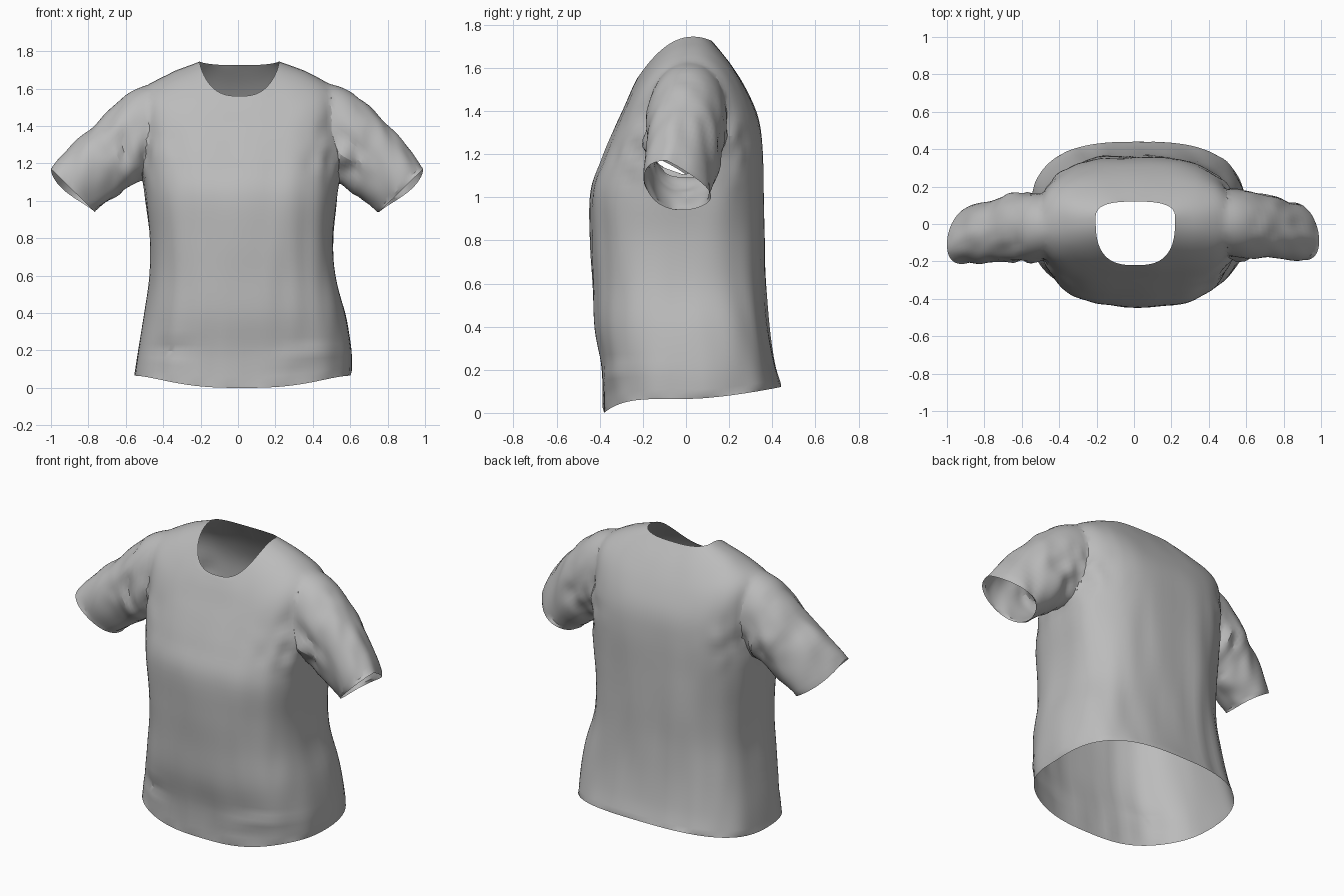
import bpy, bmesh, math
from mathutils import Vector, noise

cube = bpy.data.objects.get("Cube")
if cube:
    bpy.data.objects.remove(cube, do_unlink=True)

fabric = bpy.data.materials.new("grey fabric")
fabric.use_nodes = True
GREY = (0.5, 0.5, 0.5, 1)
fabric.diffuse_color = GREY
fabric.node_tree.nodes["Principled BSDF"].inputs["Base Color"].default_value = GREY


def refine(rows, steps):
    """Smoothly interpolate rows of section values."""
    out = []
    for i in range(len(rows) - 1):
        quad = [rows[max(i - 1, 0)], rows[i], rows[i + 1], rows[min(i + 2, len(rows) - 1)]]
        for k in range(steps):
            t = k / steps
            out.append([b + 0.5 * t * (c - a + t * (2*a - 5*b + 4*c - d + t * (3*(b - c) + d - a)))
                        for a, b, c, d in zip(*quad)])
    return out + [list(rows[-1])]


def rounded(angle, power):
    """Point on a unit superellipse."""
    c, s = math.cos(angle), math.sin(angle)
    return (math.copysign(abs(c) ** (2 / power), c), math.copysign(abs(s) ** (2 / power), s))


def loft(name, rings):
    """Closed tube; the end caps are tagged with slot 1."""
    bm = bmesh.new()
    loops = [[bm.verts.new(p) for p in ring] for ring in rings]
    n = len(loops[0])
    for a, b in zip(loops, loops[1:]):
        for i in range(n):
            j = (i + 1) % n
            bm.faces.new((a[i], a[j], b[j], b[i]))
    for end in (loops[0], loops[-1]):
        mid = bm.verts.new(sum((v.co for v in end), Vector()) / n)
        for i in range(n):
            bm.faces.new((end[i], end[(i + 1) % n], mid)).material_index = 1
    bmesh.ops.recalc_face_normals(bm, faces=bm.faces)
    me = bpy.data.meshes.new(name)
    bm.to_mesh(me)
    bm.free()
    me.materials.append(fabric)
    me.materials.append(fabric)
    ob = bpy.data.objects.new(name, me)
    bpy.context.collection.objects.link(ob)
    return ob


# Body sections, hem to neck: x min, x max, y front, y side, y back, z front, z side, z back
BODY = [
    (-.555, .60, -.38, .02, .44, .00, .065, .12),
    (-.535, .60, -.385, .01, .41, .19, .20, .23),
    (-.50, .57, -.42, 0, .385, .39, .40, .40),
    (-.47, .52, -.43, -.02, .37, .6, .6, .6),
    (-.47, .51, -.44, -.02, .365, .8, .8, .8),
    (-.49, .53, -.44, -.02, .36, 1.03, 1.0, 1.0),
    (-.51, .54, -.39, -.01, .355, 1.18, 1.2, 1.22),
    (-.51, .53, -.335, 0, .335, 1.31, 1.41, 1.37),
    (-.50, .51, -.285, .01, .28, 1.42, 1.595, 1.5),
    (-.37, .39, -.25, .02, .205, 1.50, 1.68, 1.62),
    (-.205, .22, -.22, .03, .12, 1.56, 1.745, 1.725),
]


def body_ring(row):
    xl, xr, yf, yc, yb, zf, zs, zb = row
    xc, ring = (xl + xr) / 2, []
    for i in range(96):
        angle = math.tau * i / 96
        back = angle < math.pi
        c, s = rounded(angle, 2.8)
        y, z = (yb, zb) if back else (yf, zf)
        bend = 2 if zs > .7 else 1.5 if back else 5
        ring.append((xc + c * (xr - xl) / 2, yc + abs(s) * (y - yc), zs + (z - zs) * abs(s) ** bend))
    return ring


# Sleeve sections, shoulder to cuff:
# top x, top z, bottom x, bottom z, y front, y back, forward lean, right side drop
SLEEVE = [
    (.38, 1.64, .36, 1.25, -.14, .15, 0, 0),
    (.57, 1.605, .50, 1.12, -.19, .18, 0, .02),
    (.75, 1.465, .58, 1.07, -.19, .16, -.01, .05),
    (.87, 1.34, .66, 1.01, -.185, .14, -.03, .03),
    (.995, 1.17, .76, .94, -.18, .12, -.07, 0),
]


def sleeve_ring(row, side):
    tx, tz, bx, bz, yf, yb, lean, drop = row
    if side < 0:
        tz -= drop
    ring = []
    for i in range(56):
        c, s = rounded(math.tau * i / 56, 2.1)
        u = (1 + s) / 2
        ring.append((side * (bx + (tx - bx) * u) - .005,
                     (yf + yb) / 2 + c * (yb - yf) / 2 + lean * u * u + side * .01,
                     bz + (tz - bz) * u + lean * u * max(c, 0)))
    return ring


shirt = loft("shirt", [body_ring(r) for r in refine(BODY, 5)])
sleeves = [loft(n, [sleeve_ring(r, s) for r in refine(SLEEVE, 7)])
           for n, s in (("left_sleeve", 1), ("right_sleeve", -1))]

# Join the sleeves to the body
for sleeve in sleeves:
    mod = shirt.modifiers.new("join", "BOOLEAN")
    mod.operation, mod.solver, mod.object = "UNION", "EXACT", sleeve
joined = bpy.data.meshes.new_from_object(
    shirt.evaluated_get(bpy.context.evaluated_depsgraph_get()))
shirt.modifiers.clear()
shirt.data = joined
for sleeve in sleeves:
    bpy.data.objects.remove(sleeve, do_unlink=True)

# Open the hem, neck and cuffs, then soften the armhole seams
bm = bmesh.new()
bm.from_mesh(joined)
bmesh.ops.delete(bm, geom=[f for f in bm.faces if f.material_index == 1], context="FACES")
bmesh.ops.remove_doubles(bm, verts=bm.verts, dist=.007)
seam = [v for v in bm.verts if .36 < abs(v.co.x) < .64 and v.co.z > 1.08 and not v.is_boundary]
for _ in range(4):
    bmesh.ops.smooth_vert(bm, verts=seam, factor=.5, use_axis_x=True, use_axis_y=True, use_axis_z=True)
bm.normal_update()


def bump(d, width):
    return math.exp(-(d / width) ** 2)


# Cloth folds: drape on the body, creases at the armholes, tucks above the hem
moves = []
for v in bm.verts:
    x, y, z = v.co
    if v.is_boundary:
        continue
    drape = .013 * noise.noise((x * 9, y * 6, z * 1.8)) * min(1, max(.2, (1.5 - z) * 2))
    arm = bump(abs(x) - .56, .15) * bump(z - 1.25, .14)
    crease = .04 * arm * noise.noise((x * 13 + z * 5, y * 9, z * 7 - x * 5))
    cuff = .012 * noise.noise((x * 12, y * 12, z * 4)) if abs(x) > .62 else 0
    tuck = 0
    if y < 0:
        tuck = .018 * (bump(z - .17 - .1 * (x - .3), .025) * bump(x - .35, .15)
                       - bump(z - .21, .025) * bump(x + .35, .1))
    moves.append((v, v.normal * (drape + crease + cuff + tuck)))
for v, d in moves:
    v.co += d
for f in bm.faces:
    f.material_index = 0
bm.to_mesh(joined)
bm.free()
joined.materials.clear()
joined.materials.append(fabric)

bpy.ops.object.select_all(action="DESELECT")
shirt.select_set(True)
bpy.context.view_layer.objects.active = shirt
bpy.ops.object.shade_smooth_by_angle(angle=math.radians(25))
